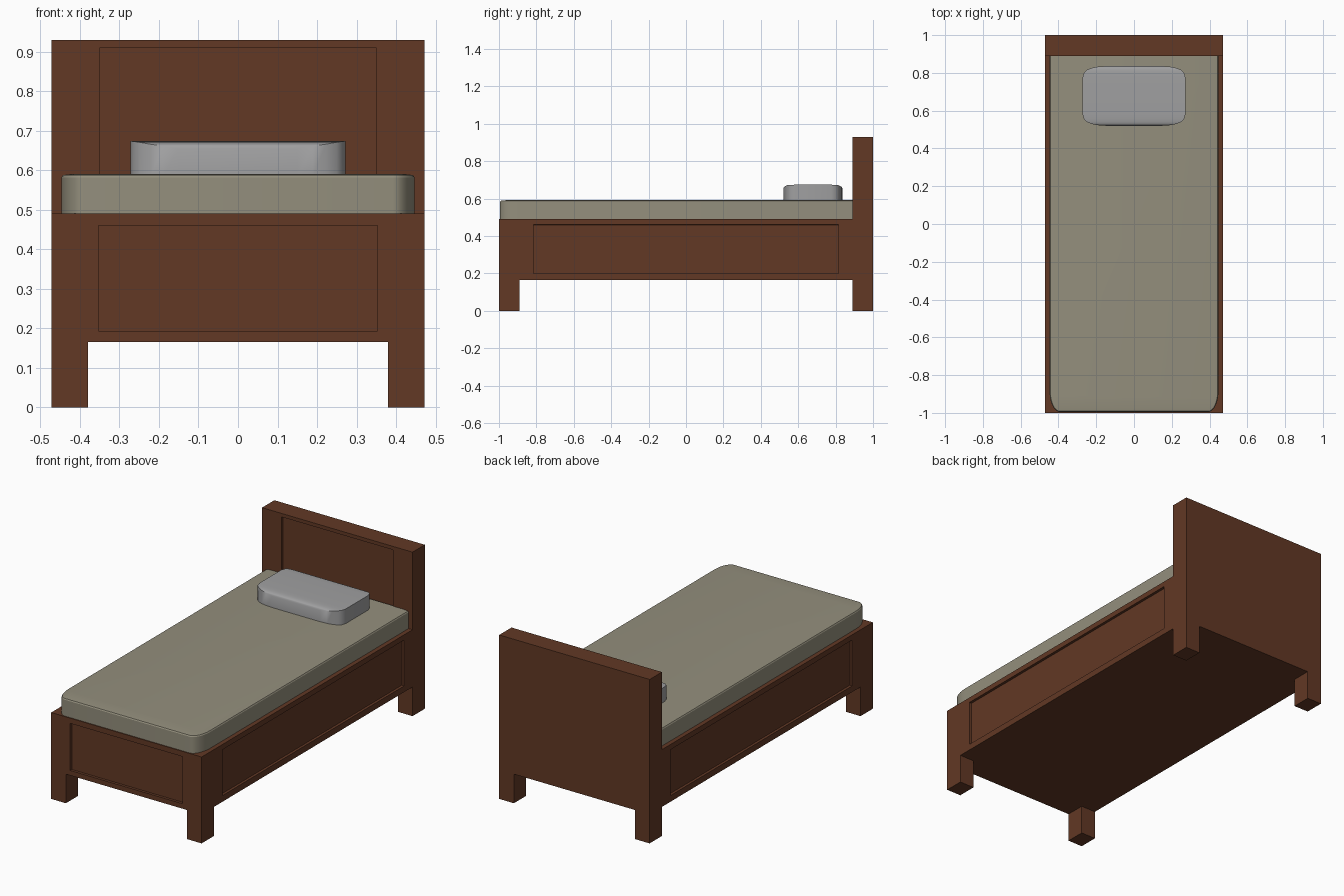
import bpy, bmesh, math
from mathutils import Vector

if "Cube" in bpy.data.objects:
    bpy.data.objects.remove(bpy.data.objects["Cube"])


def material(name, rgb):
    m = bpy.data.materials.new(name)
    m.diffuse_color = (*rgb, 1)
    m.use_nodes = True
    m.node_tree.nodes["Principled BSDF"].inputs["Base Color"].default_value = m.diffuse_color
    return m


WOOD = material("brown wood", (0.122, 0.040, 0.018))
SHEET = material("beige mattress", (0.296, 0.275, 0.205))
PILLOW = material("grey pillow", (0.35, 0.35, 0.355))


def finish(bm, name, mat, smooth=False):
    bmesh.ops.recalc_face_normals(bm, faces=bm.faces[:])
    me = bpy.data.meshes.new(name)
    bm.to_mesh(me)
    bm.free()
    ob = bpy.data.objects.new(name, me)
    bpy.context.collection.objects.link(ob)
    me.materials.append(mat)
    if smooth:
        bpy.ops.object.select_all(action='DESELECT')
        ob.select_set(True)
        bpy.context.view_layer.objects.active = ob
        bpy.ops.object.shade_smooth_by_angle(angle=math.radians(30))
    return ob


def box(name, lo, hi, panels=()):
    """Box with recessed panels: (outward normal, half length, z low, z high)."""
    bm = bmesh.new()
    bmesh.ops.create_cube(bm, size=1)
    for v in bm.verts:
        v.co = [hi[i] if v.co[i] > 0 else lo[i] for i in range(3)]
    bm.normal_update()
    for normal, half, z0, z1 in panels:
        n = Vector(normal)
        face = next(f for f in bm.faces if f.normal.dot(n) > 0.9)
        along = 1 if n.x else 0
        mid = (lo[2] + hi[2]) / 2
        rim = bmesh.ops.inset_individual(bm, faces=[face], thickness=0.01)
        # first inset draws the panel outline, second sinks the panel
        for v in face.verts:
            v.co[along] = half if v.co[along] > 0 else -half
            v.co.z = z1 if v.co.z > mid else z0
        bmesh.ops.inset_individual(bm, faces=[face], thickness=0.0001)
        for v in face.verts:
            v.co -= n * 0.015
    return finish(bm, name, WOOD)


def loft(name, sections, mat):
    """Joins cross-sections (lists of x, y, z points) and caps both ends."""
    bm = bmesh.new()
    rings = [[bm.verts.new(p) for p in s] for s in sections]
    for a, b in zip(rings, rings[1:]):
        for i in range(len(a)):
            j = (i + 1) % len(a)
            bm.faces.new((a[i], a[j], b[j], b[i]))
    bm.faces.new(rings[0])
    bm.faces.new(rings[-1])
    return finish(bm, name, mat, True)


# Bed frame and headboard
W = 0.472
box("bed_frame", (-W, -1, 0.165), (W, 0.89, 0.49),
    [((0, -1, 0), 0.353, 0.193, 0.46),
     ((1, 0, 0), 0.815, 0.20, 0.46),
     ((-1, 0, 0), 0.815, 0.20, 0.46)])
box("headboard", (-W, 0.89, 0.165), (W, 1, 0.93),
    [((0, -1, 0), 0.351, 0.50, 0.91)])

# Four legs
for yname, y0, y1 in (("front", -1, -0.89), ("back", 0.89, 1)):
    for xname, x0, x1 in (("left", -W, -0.38), ("right", 0.38, W)):
        box(f"{yname}_{xname}_leg", (x0, y0, 0), (x1, y1, 0.165))

# Mattress: rounded foot corners, slim softened top edge
rings = []
arc = [math.radians(a) for a in range(0, 91, 9)]
for inset, z in ((0, 0.49), (0, 0.582), (0.004, 0.588), (0.03, 0.591)):
    half = [(0.392 + 0.055 * math.sin(a) - inset * math.sin(a),
             -0.885 - 0.11 * math.cos(a) + inset * math.cos(a)) for a in arc]
    half.append((0.447 - inset, 0.895))
    rings.append([(x, y, z) for x, y in half] +
                 [(-x, y, z) for x, y in reversed(half)])
loft("mattress", rings, SHEET)

# Pillow: half widths and heights from the edge towards the middle
edge = [(0, 0.15, 0.655), (0.003, 0.19, 0.661), (0.009, 0.222, 0.666),
        (0.02, 0.25, 0.671), (0.035, 0.265, 0.673), (0.06, 0.272, 0.674)]
stations = [(0.52 + d, w, z) for d, w, z in edge]
stations += [(0.836 - d, w, z) for d, w, z in reversed(edge)]
loft("pillow", [[(-w, y, 0.585), (w, y, 0.585), (w, y, z), (-w, y, z)]
                for y, w, z in stations], PILLOW)
